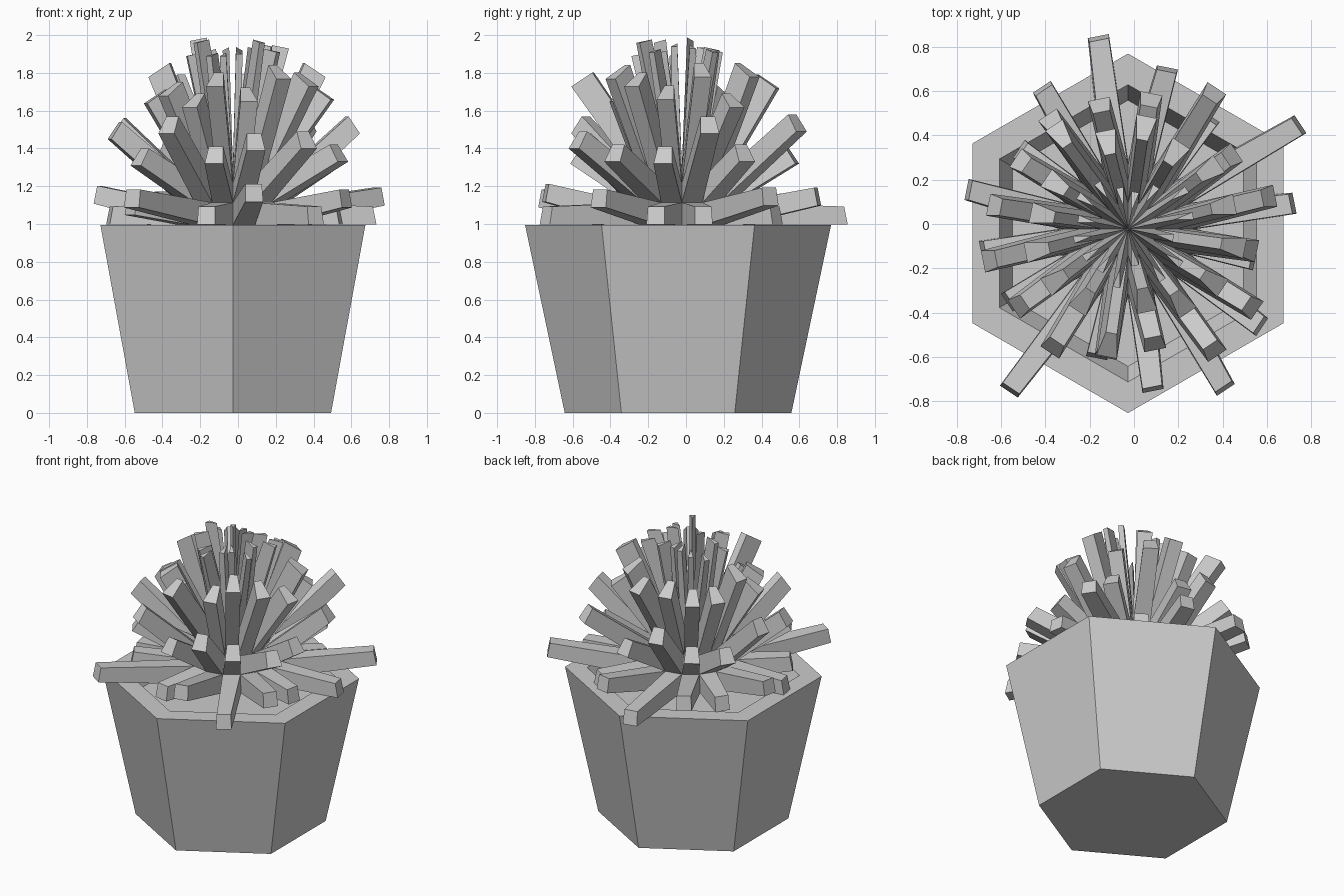
import bpy, bmesh, math
from mathutils import Vector

if "Cube" in bpy.data.objects:
    bpy.data.objects.remove(bpy.data.objects["Cube"], do_unlink=True)

grey = bpy.data.materials.new("plain_grey")
grey.use_nodes = True
colour = (0.6, 0.6, 0.6, 1)
grey.diffuse_color = colour
grey.node_tree.nodes["Principled BSDF"].inputs["Base Color"].default_value = colour


def finish(bm, name):
    bmesh.ops.recalc_face_normals(bm, faces=bm.faces)
    mesh = bpy.data.meshes.new(name)
    bm.to_mesh(mesh)
    bm.free()
    mesh.materials.append(grey)
    obj = bpy.data.objects.new(name, mesh)
    bpy.context.collection.objects.link(obj)
    return obj


# Six-sided pot: outer wall, flat rim, sloping inner wall and soil
def build_pot():
    bm = bmesh.new()
    profile = [(0.60, 0), (0.81, 0.995), (0.67, 0.995), (0.60, 0.85)]
    rings = []
    for radius, z in profile:
        angles = [math.radians(60 * i + 30) for i in range(6)]
        rings.append([bm.verts.new((radius * math.cos(a) - 0.027,
                                    radius * math.sin(a) - 0.042, z)) for a in angles])
    for low, high in zip(rings, rings[1:]):
        for i in range(6):
            j = (i + 1) % 6
            bm.faces.new((low[i], low[j], high[j], high[i]))
    bm.faces.new(rings[0])
    bm.faces.new(rings[-1])
    return finish(bm, "pot")


# Plant: a half ball whose every face is drawn out into a blunt leaf.
# Each row gives the reach and rise of its leaf tips in hundredths.
CENTRE = Vector((-0.027, -0.022, 0.995))
BALL = 0.31
SEGMENTS = 16
STEP = math.tau / SEGMENTS
ROWS = [
    [(75, 5), (90, 15), (62, 5), (74, 15), (87, 5), (74, 13), (60, 5), (74, 16),
     (66, 5), (63, 10), (90, 14), (59, 5), (73, 17), (84, 5), (74, 14), (58, 5)],
    [(65, 53), (57, 38), (72, 54), (59, 37), (57, 50), (60, 40), (57, 36), (61, 52),
     (64, 50), (60, 36), (63, 53), (56, 37), (53, 44), (67, 45), (66, 38), (56, 37)],
    [(44, 82), (45, 66), (40, 82), (46, 76), (40, 75), (52, 76), (38, 70), (39, 82),
     (42, 68), (40, 72), (38, 66), (53, 77), (33, 69), (41, 81), (45, 77), (48, 70)],
    [(27, 94), (29, 92), (20, 93), (14, 93), (16, 93), (22, 92), (24, 90), (20, 98),
     (22, 90), (21, 97), (20, 90), (24, 90), (14, 91), (25, 97), (26, 92), (18, 95)],
]
TIP_SCALE = [0.8, 0.9, 1.1, 0.75]
TWIST = [math.radians(a) for a in (-2.5, 1.5, 2, 0)]


def on_ball(azimuth, elevation):
    flat = math.cos(elevation)
    return CENTRE + BALL * Vector((flat * math.cos(azimuth), flat * math.sin(azimuth),
                                   math.sin(elevation)))


def build_leaf(bm, row, k):
    left, right = k * STEP, (k + 1) * STEP
    low, high = row * STEP, (row + 1) * STEP
    base = [on_ball(left, low), on_ball(right, low)]
    if row == len(ROWS) - 1:
        base.append(on_ball(left, math.pi / 2))
    else:
        base += [on_ball(right, high), on_ball(left, high)]
    middle = sum(base, Vector()) / len(base)
    reach, rise = (n / 100 for n in ROWS[row][k])
    mid = left + STEP / 2 + TWIST[row]
    tip = CENTRE + Vector((reach * math.cos(mid), reach * math.sin(mid), rise))
    root_verts = [bm.verts.new(p) for p in base]
    tip_verts = [bm.verts.new(tip + (p - middle) * TIP_SCALE[row]) for p in base]
    n = len(base)
    for i in range(n):
        j = (i + 1) % n
        bm.faces.new((root_verts[i], root_verts[j], tip_verts[j], tip_verts[i]))
    bm.faces.new(tip_verts)
    bm.faces.new(root_verts[::-1])


build_pot()
bm = bmesh.new()
for row in range(len(ROWS)):
    for k in range(SEGMENTS):
        build_leaf(bm, row, k)
finish(bm, "spiky_plant")
